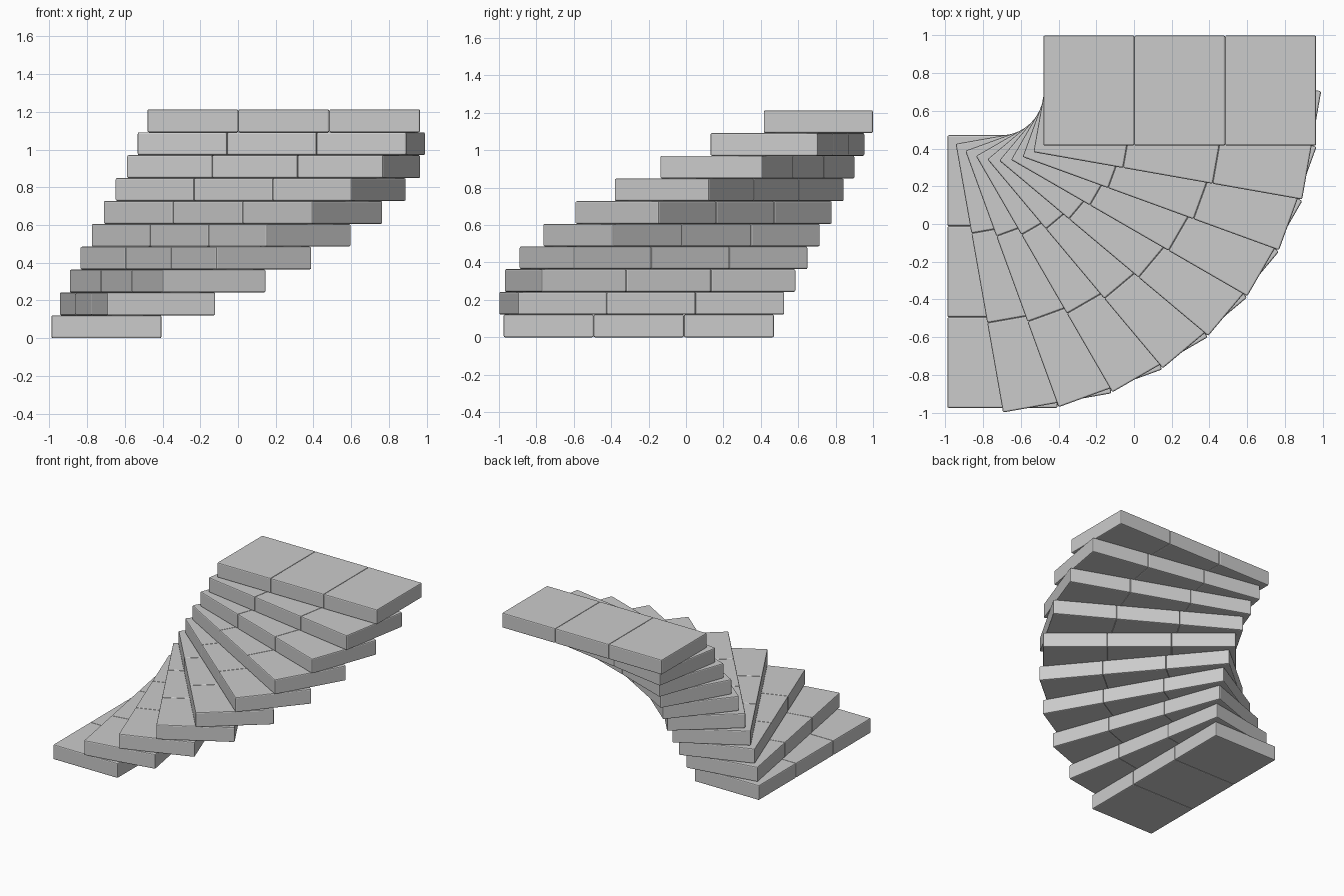
import bpy
from math import radians
from mathutils import Matrix, Vector

if "Cube" in bpy.data.objects:
    bpy.data.objects.remove(bpy.data.objects["Cube"], do_unlink=True)

STEPS, BLOCKS = 10, 3
DEPTH, LENGTH, HEIGHT = 0.583, 0.482, 0.1213
PIVOT = Vector((-0.7075, 0.6975, 0))   # axis the steps turn around
OFFSET = Vector((0.01, -0.95, 0))      # first step's middle, from the axis

stone = bpy.data.materials.new("grey stone")
stone.use_nodes = True
grey = (0.6, 0.6, 0.6, 1)
stone.diffuse_color = grey
stone.node_tree.nodes["Principled BSDF"].inputs["Base Color"].default_value = grey


def add_block(name, step, place):
    """One bevelled slab, turned and raised with its step."""
    bpy.ops.mesh.primitive_cube_add(size=1)
    block = bpy.context.object
    block.name = name
    block.data.transform(Matrix.Diagonal((DEPTH, LENGTH, HEIGHT, 1)))
    block.data.materials.append(stone)
    along = Vector((0, (place - (BLOCKS - 1) / 2) * LENGTH, 0))
    lift = Vector((0, 0, (step + 0.5) * HEIGHT))
    turn = Matrix.Rotation(radians(90 * step / (STEPS - 1)), 4, "Z")
    block.matrix_world = (Matrix.Translation(PIVOT + lift) @ turn
                          @ Matrix.Translation(OFFSET + along))
    bevel = block.modifiers.new("soft edges", "BEVEL")
    bevel.width = 0.008
    bevel.segments = 2


# Quarter-turn stair: three slabs per step
for step in range(STEPS):
    for place, label in enumerate(("outer", "middle", "inner")):
        add_block(f"step_{step + 1}_{label}_block", step, place)
